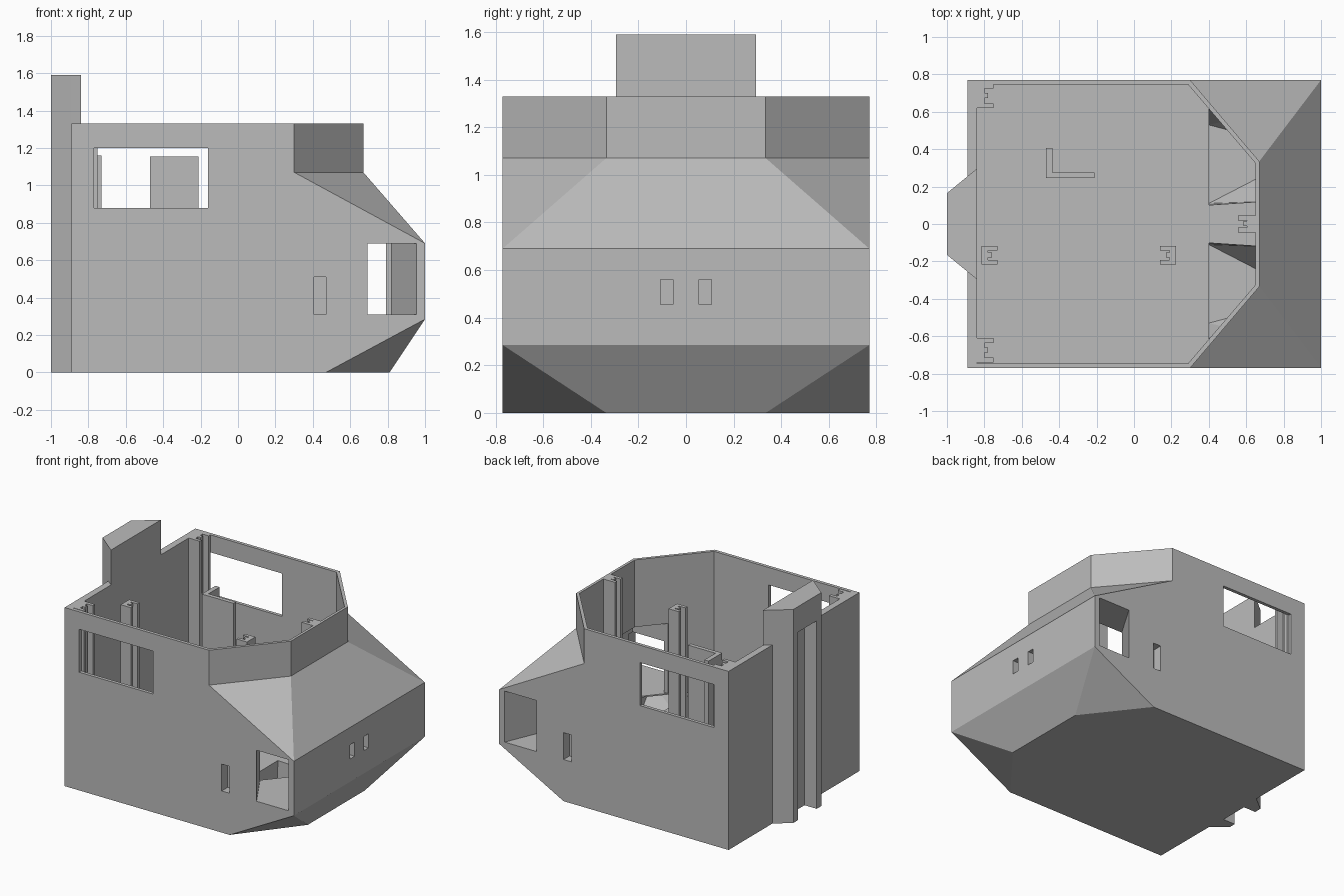
import bpy, bmesh

cube = bpy.data.objects.get("Cube")
if cube:
    bpy.data.objects.remove(cube, do_unlink=True)

grey = bpy.data.materials.new("plain grey")
grey.use_nodes = True
COLOUR = (0.5, 0.5, 0.5, 1)
grey.diffuse_color = COLOUR
grey.node_tree.nodes["Principled BSDF"].inputs["Base Color"].default_value = COLOUR


def finish(name, bm):
    bmesh.ops.recalc_face_normals(bm, faces=bm.faces)
    mesh = bpy.data.meshes.new(name)
    bm.to_mesh(mesh)
    bm.free()
    mesh.materials.append(grey)
    obj = bpy.data.objects.new(name, mesh)
    bpy.context.collection.objects.link(obj)
    return obj


def prism(name, outline, z0, z1):
    bm = bmesh.new()
    face = bm.faces.new([bm.verts.new((x, y, z0)) for x, y in outline])
    side = bmesh.ops.extrude_face_region(bm, geom=[face])["geom"]
    bmesh.ops.translate(bm, vec=(0, 0, z1 - z0),
                        verts=[v for v in side if isinstance(v, bmesh.types.BMVert)])
    return finish(name, bm)


def box(name, x0, x1, y0, y1, z0, z1):
    return prism(name, [(x0, y0), (x1, y0), (x1, y1), (x0, y1)], z0, z1)


def hull(name, points):
    bm = bmesh.new()
    for p in points:
        bm.verts.new(p)
    bmesh.ops.convex_hull(bm, input=bm.verts)
    bmesh.ops.dissolve_limit(bm, angle_limit=0.01, verts=bm.verts, edges=bm.edges)
    return finish(name, bm)


def carve(obj, cutters):
    for cutter in cutters:
        cutter.hide_render = True
        mod = obj.modifiers.new("cut", 'BOOLEAN')
        mod.operation = 'DIFFERENCE'
        mod.solver = 'EXACT'
        mod.object = cutter
    graph = bpy.context.evaluated_depsgraph_get()
    mesh = bpy.data.meshes.new_from_object(obj.evaluated_get(graph))
    obj.modifiers.clear()
    obj.data = mesh
    for cutter in cutters:
        bpy.data.objects.remove(cutter, do_unlink=True)
    mesh.materials.clear()
    mesh.materials.append(grey)


def mirrored(outline):
    return outline + [(x, -y) for x, y in reversed(outline)]


# Outer body: stacked rings, with the nose corners collapsing to points
BACK, HALF = -0.89, 0.77
rings = [(0, 0.47, 0.81, 0.335), (0.285, 1, 1, HALF), (0.69, 1, 1, HALF),
         (1.07, 0.30, 0.67, 0.335), (1.33, 0.30, 0.67, 0.335)]
bm = bmesh.new()
loops = [[bm.verts.new((x, y, z)) for x, y in
          mirrored([(BACK, HALF), (side, HALF), (nose, width)])]
         for z, side, nose, width in rings]
for low, high in zip(loops, loops[1:]):
    for i in range(6):
        j = (i + 1) % 6
        bm.faces.new((low[i], low[j], high[j], high[i]))
bm.faces.new(loops[0])
bm.faces.new(loops[-1])
bmesh.ops.remove_doubles(bm, verts=bm.verts, dist=0.0001)
body = finish("cabin_shell", bm)

# Open cabin, side windows and the hollow behind the nose
FLOOR = 0.28
cuts = [prism("cabin_cut", mirrored([(-0.84, 0.745), (0.29, 0.745), (0.65, 0.325)]), FLOOR, 1.5),
        box("window_cut", -0.77, -0.16, -1, 1, 0.88, 1.2),
        box("nose_cut", 0.5, 0.79, -0.5, 0.5, 0.31, 0.83)]
for s in (1, -1):
    # Funnel from the lamp opening into the cabin
    cuts.append(hull("lamp_cut", [(x, s * y, z) for z in (0.31, 0.69)
                                  for x, y in ((0.5, 0.45), (0.82, 0.45), (0.71, 0.77),
                                               (0.955, 0.77), (0.71, 0.8), (0.955, 0.8))]))
    # Tapered floor recess
    cuts.append(hull("recess_cut",
                     [(x, s * y, FLOOR + 0.02) for x, y in
                      ((0.4, 0.1), (0.7, 0.12), (0.4, 0.63), (0.7, 0.6))] +
                     [(x, s * y, 0.1) for x, y in
                      ((0.4, 0.11), (0.7, 0.265), (0.4, 0.53), (0.7, 0.45))]))
    # Blind slots in the sides and the nose
    y0, y1 = sorted((s * 0.70, s * 0.8))
    cuts.append(box("side_slot_cut", 0.405, 0.47, y0, y1, 0.31, 0.51))
    y0, y1 = sorted((s * 0.055, s * 0.108))
    cuts.append(box("nose_slot_cut", 0.9, 1.1, y0, y1, 0.455, 0.56))
carve(body, cuts)

# Tall rear column with a vertical groove
column = prism("rear_column", mirrored([(-0.84, 0.295), (-0.89, 0.255), (-1, 0.165)]), 0, 1.59)
carve(column, [box("groove_cut", -1.1, -0.9, -0.11, 0.11, -0.1, 1.4)])


# Slotted posts: a channel whose mouth is partly closed by a lip
def slotted_post(name, x, y, length, width, top, facing, lip):
    w = width / 2
    slot, mouth = w - 0.025, length - 0.05
    shape = [(0, -w), (length, -w), (length, -slot), (mouth, -slot),
             (mouth, -0.012), (mouth + 0.02, -0.012), (mouth + 0.02, 0.015),
             (mouth, 0.015), (mouth, slot), (length, slot), (length, w), (0, w)]
    prism(name, [(x + facing * a, y + lip * b) for a, b in shape], FLOOR, top)


slotted_post("left_corner_post", -0.845, 0.685, 0.095, 0.13, 1.33, 1, 1)
slotted_post("right_corner_post", -0.845, -0.675, 0.095, 0.13, 1.33, 1, 1)
slotted_post("nose_post", 0.655, 0, 0.1, 0.09, 1.33, -1, 1)
slotted_post("rear_middle_post", -0.815, -0.167, 0.085, 0.1, 1.16, 1, 1)
slotted_post("front_middle_post", 0.225, -0.167, 0.085, 0.1, 1.16, -1, 1)

# Angle bracket standing on the floor
prism("angle_bracket", [(-0.47, 0.245), (-0.21, 0.245), (-0.21, 0.275), (-0.435, 0.275),
                        (-0.435, 0.405), (-0.47, 0.405)], FLOOR, 1.155)
